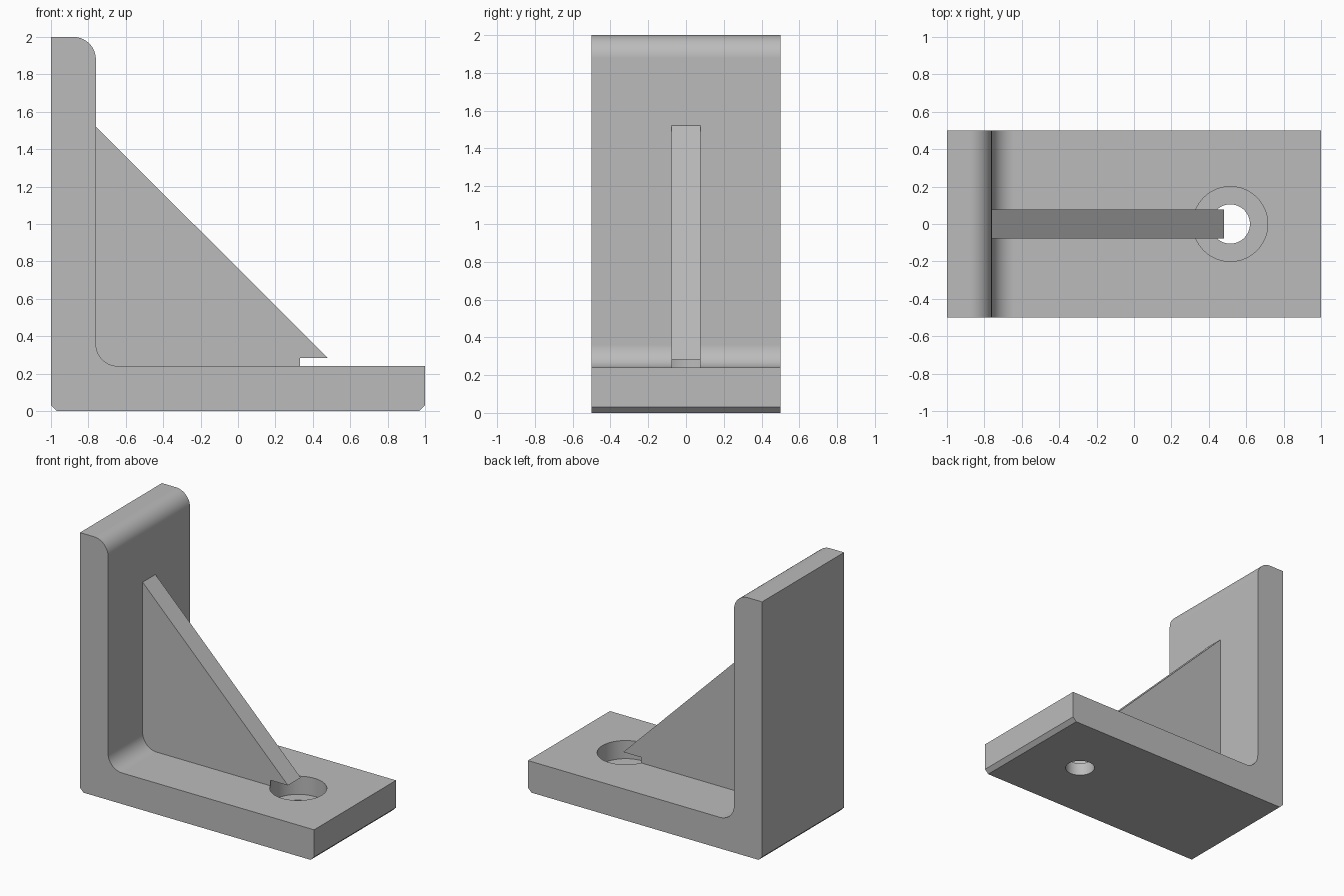
import bpy
import bmesh
from math import cos, sin, pi, radians

if "Cube" in bpy.data.objects:
    bpy.data.objects.remove(bpy.data.objects["Cube"], do_unlink=True)

GREY = (0.5, 0.5, 0.5, 1)
mat = bpy.data.materials.new("plain grey")
mat.use_nodes = True
mat.diffuse_color = GREY
mat.node_tree.nodes["Principled BSDF"].inputs["Base Color"].default_value = GREY


def add_object(name, bm):
    bmesh.ops.recalc_face_normals(bm, faces=bm.faces)
    mesh = bpy.data.meshes.new(name)
    bm.to_mesh(mesh)
    bm.free()
    mesh.materials.append(mat)
    obj = bpy.data.objects.new(name, mesh)
    bpy.context.collection.objects.link(obj)
    return obj


def extrude_profile(name, points, half_width):
    """Extrude an x-z outline symmetrically along y."""
    bm = bmesh.new()
    face = bm.faces.new([bm.verts.new((x, -half_width, z)) for x, z in points])
    moved = bmesh.ops.extrude_face_region(bm, geom=[face])["geom"]
    verts = [v for v in moved if isinstance(v, bmesh.types.BMVert)]
    bmesh.ops.translate(bm, verts=verts, vec=(0, 2 * half_width, 0))
    return add_object(name, bm)


def arc(cx, cz, r, start, end, steps=14):
    angles = [radians(start + (end - start) * i / steps) for i in range(steps + 1)]
    return [(cx + r * cos(a), cz + r * sin(a)) for a in angles]


def spun_profile(name, points, cx, steps=64):
    """Revolve an r-z outline about a vertical axis at x = cx."""
    bm = bmesh.new()
    rings = [[bm.verts.new((cx + r * cos(2 * pi * i / steps), r * sin(2 * pi * i / steps), z))
              for i in range(steps)] for r, z in points]
    for low, high in zip(rings, rings[1:]):
        for i in range(steps):
            j = (i + 1) % steps
            bm.faces.new((low[i], low[j], high[j], high[i]))
    bm.faces.new(rings[0])
    bm.faces.new(rings[-1])
    return add_object(name, bm)


def combine(target, tool, operation):
    mod = target.modifiers.new(operation.lower(), "BOOLEAN")
    mod.object, mod.operation, mod.solver = tool, operation, "EXACT"
    bpy.context.view_layer.objects.active = target
    bpy.ops.object.modifier_apply(modifier=mod.name)
    bpy.data.objects.remove(tool, do_unlink=True)


# L-shaped body: chamfered bottom edges, rounded top edge and inner corner
plate, wall, fillet, chamfer = 0.24, -0.76, 0.12, 0.03
outline = [(-1 + chamfer, 0), (1 - chamfer, 0), (1, chamfer), (1, plate)]
outline += arc(wall + fillet, plate + fillet, fillet, 270, 180)
outline += arc(wall - fillet, 2 - fillet, fillet, 0, 90)
outline += [(-1, 2), (-1, chamfer)]
bracket = extrude_profile("angle_bracket", outline, 0.5)

# Triangular rib, sunk into both legs before joining
rib = extrude_profile("rib", [(-0.82, 1.58), (-0.82, 0.17), (0.595, 0.17)], 0.078)
combine(bracket, rib, "UNION")

# Stepped bolt hole, which also notches the tip of the rib
bore = spun_profile("bolt_hole_cutter",
                    [(0.105, -0.1), (0.105, 0.1), (0.2, 0.1), (0.2, 0.283)], 0.515)
combine(bracket, bore, "DIFFERENCE")

# Smooth rounded surfaces, keeping flat faces flat
bpy.ops.object.select_all(action="DESELECT")
bracket.select_set(True)
bpy.context.view_layer.objects.active = bracket
bpy.ops.object.shade_smooth_by_angle(angle=radians(30))
weighted = bracket.modifiers.new("flat_sides", "WEIGHTED_NORMAL")
weighted.keep_sharp = True
